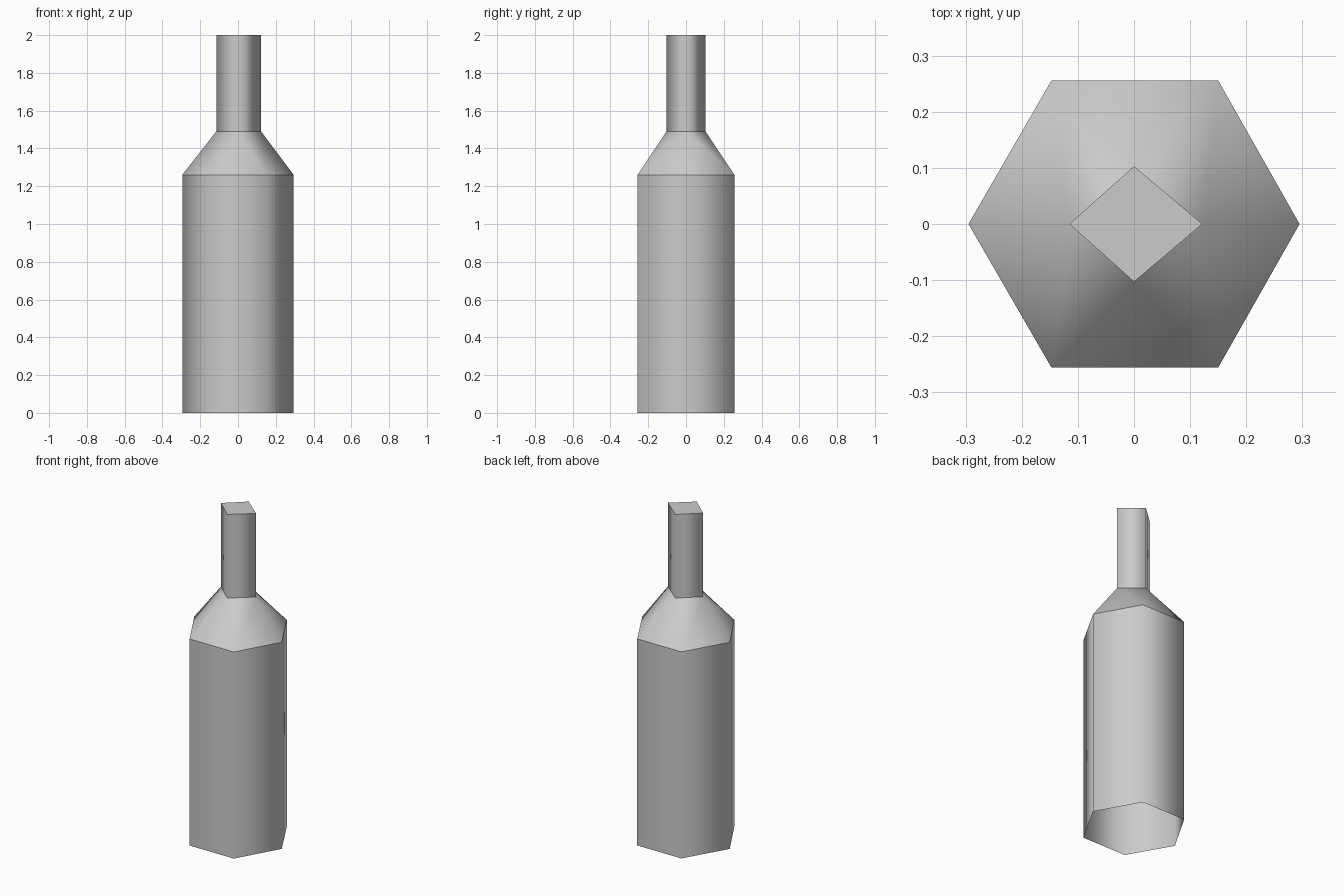
import bpy
import bmesh

if "Cube" in bpy.data.objects:
    bpy.data.objects.remove(bpy.data.objects["Cube"])

# Plan outlines, counter-clockwise from the left point
HEXAGON = [(-0.295, 0), (-0.147, -0.256), (0.15, -0.256),
           (0.295, 0), (0.15, 0.256), (-0.147, 0.256)]
DIAMOND = [(-0.115, 0), (0, -0.103), (0.122, 0), (0, 0.103)]

bm = bmesh.new()


def ring(outline, z):
    return [bm.verts.new((x, y, z)) for x, y in outline]


def walls(lower, upper):
    n = len(lower)
    for i in range(n):
        j = (i + 1) % n
        bm.faces.new((lower[i], lower[j], upper[j], upper[i]))


base, body_top = ring(HEXAGON, 0), ring(HEXAGON, 1.26)
neck_base, neck_top = ring(DIAMOND, 1.49), ring(DIAMOND, 2)

# Body, open underneath, and capped neck
walls(base, body_top)
walls(neck_base, neck_top)
bm.faces.new(neck_top)

# Shoulder: each hexagon side fans to its nearest diamond corner
for i, d in enumerate((0, 1, 2, 2, 3, 0)):
    bm.faces.new((body_top[i], body_top[(i + 1) % 6], neck_base[d]))
for i, a in ((1, 0), (2, 1), (4, 2), (5, 3)):
    bm.faces.new((body_top[i], neck_base[(a + 1) % 4], neck_base[a]))

# Smooth sides with crisp horizontal rims
for face in bm.faces:
    face.smooth = True
for edge in bm.edges:
    a, b = edge.verts
    edge.smooth = abs(a.co.z - b.co.z) > 0.001

mesh = bpy.data.meshes.new("bottle")
bm.to_mesh(mesh)
bm.free()
bpy.context.collection.objects.link(bpy.data.objects.new("bottle", mesh))
